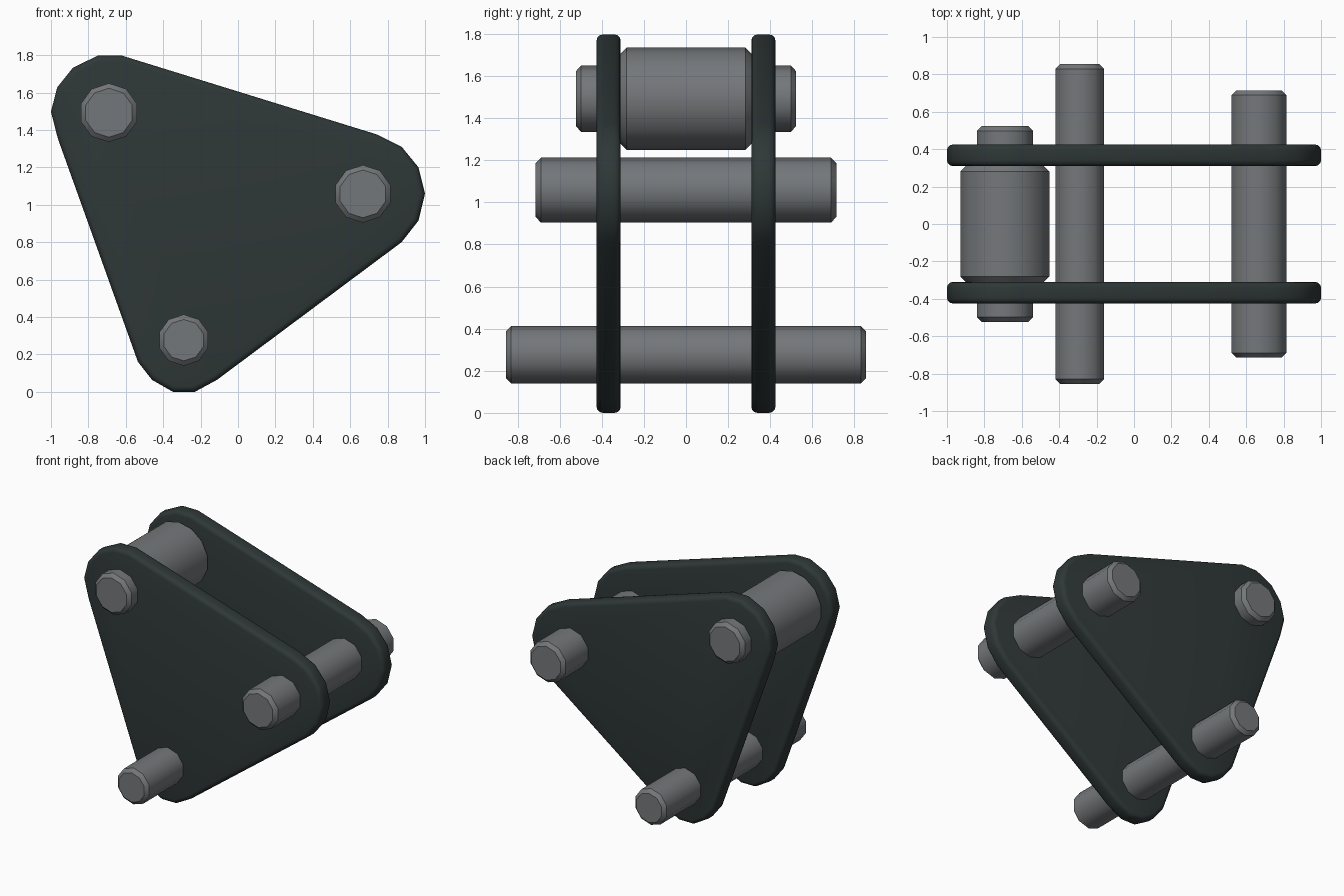
import bpy, bmesh, math
from mathutils import Matrix, Vector

old = bpy.data.objects.get("Cube")
if old:
    bpy.data.objects.remove(old, do_unlink=True)


def material(name, rgb):
    m = bpy.data.materials.new(name)
    m.use_nodes = True
    m.diffuse_color = (*rgb, 1)
    m.node_tree.nodes["Principled BSDF"].inputs["Base Color"].default_value = (*rgb, 1)
    return m


STEEL = material("steel_grey", (0.175, 0.185, 0.195))
DARK = material("dark_green_grey", (0.028, 0.039, 0.038))


def finish(name, bm, mat, bevel, segments):
    """Turn the mesh into a bevelled, smooth-shaded object."""
    bmesh.ops.recalc_face_normals(bm, faces=bm.faces[:])
    mesh = bpy.data.meshes.new(name)
    # Bevel only the rims around the two end caps
    caps = [f for f in bm.faces if abs(f.normal.y) > 0.9]
    rims = list({e for f in caps for e in f.edges})
    bmesh.ops.bevel(bm, geom=rims, offset=bevel, segments=segments,
                    profile=0.5, affect='EDGES', clamp_overlap=True)
    bm.to_mesh(mesh)
    bm.free()
    mesh.materials.append(mat)
    ob = bpy.data.objects.new(name, mesh)
    bpy.context.collection.objects.link(ob)
    bpy.ops.object.select_all(action='DESELECT')
    ob.select_set(True)
    bpy.context.view_layer.objects.active = ob
    bpy.ops.object.shade_smooth_by_angle(angle=math.radians(42))
    return ob


def rod(name, x, z, radius, half_length, sides, bevel):
    """Cylinder along y with a vertex pointing straight up."""
    bm = bmesh.new()
    bmesh.ops.create_cone(bm, cap_ends=True, segments=sides, radius1=radius,
                          radius2=radius, depth=2 * half_length)
    bm.transform(Matrix.Translation((x, 0, z)) @ Matrix.Rotation(math.pi / 2, 4, 'X'))
    bm.normal_update()
    finish(name, bm, STEEL, bevel, 1)


# Rounded triangle outline of the side plates (x, z)
OUTLINE = [
    (-0.75, 1.797), (-0.62, 1.797), (0.745, 1.375), (0.875, 1.31),
    (0.965, 1.20), (1.0, 1.06), (0.965, 0.915), (0.875, 0.80),
    (-0.112, 0.064), (-0.23, 0.0), (-0.348, 0.0), (-0.46, 0.064),
    (-0.535, 0.16), (-0.963, 1.353), (-1.0, 1.497), (-0.967, 1.627),
    (-0.882, 1.733),
]


def plate(name, y0, y1):
    bm = bmesh.new()
    face = bm.faces.new([bm.verts.new((x, y0, z)) for x, z in OUTLINE])
    new = bmesh.ops.extrude_face_region(bm, geom=[face], use_keep_orig=True)["geom"]
    verts = [g for g in new if isinstance(g, bmesh.types.BMVert)]
    bmesh.ops.translate(bm, verts=verts, vec=Vector((0, y1 - y0, 0)))
    bm.normal_update()
    finish(name, bm, DARK, 0.03, 3)


# Side plates
plate("front_plate", -0.425, -0.31)
plate("back_plate", 0.31, 0.425)

# Pins through the three corners, and the roller on the upper one
rod("upper_pin", -0.69, 1.492, 0.157, 0.523, 10, 0.025)
rod("side_pin", 0.668, 1.058, 0.154, 0.714, 10, 0.025)
rod("lower_pin", -0.29, 0.276, 0.137, 0.855, 10, 0.025)
rod("upper_roller", -0.69, 1.492, 0.243, 0.31, 14, 0.028)
